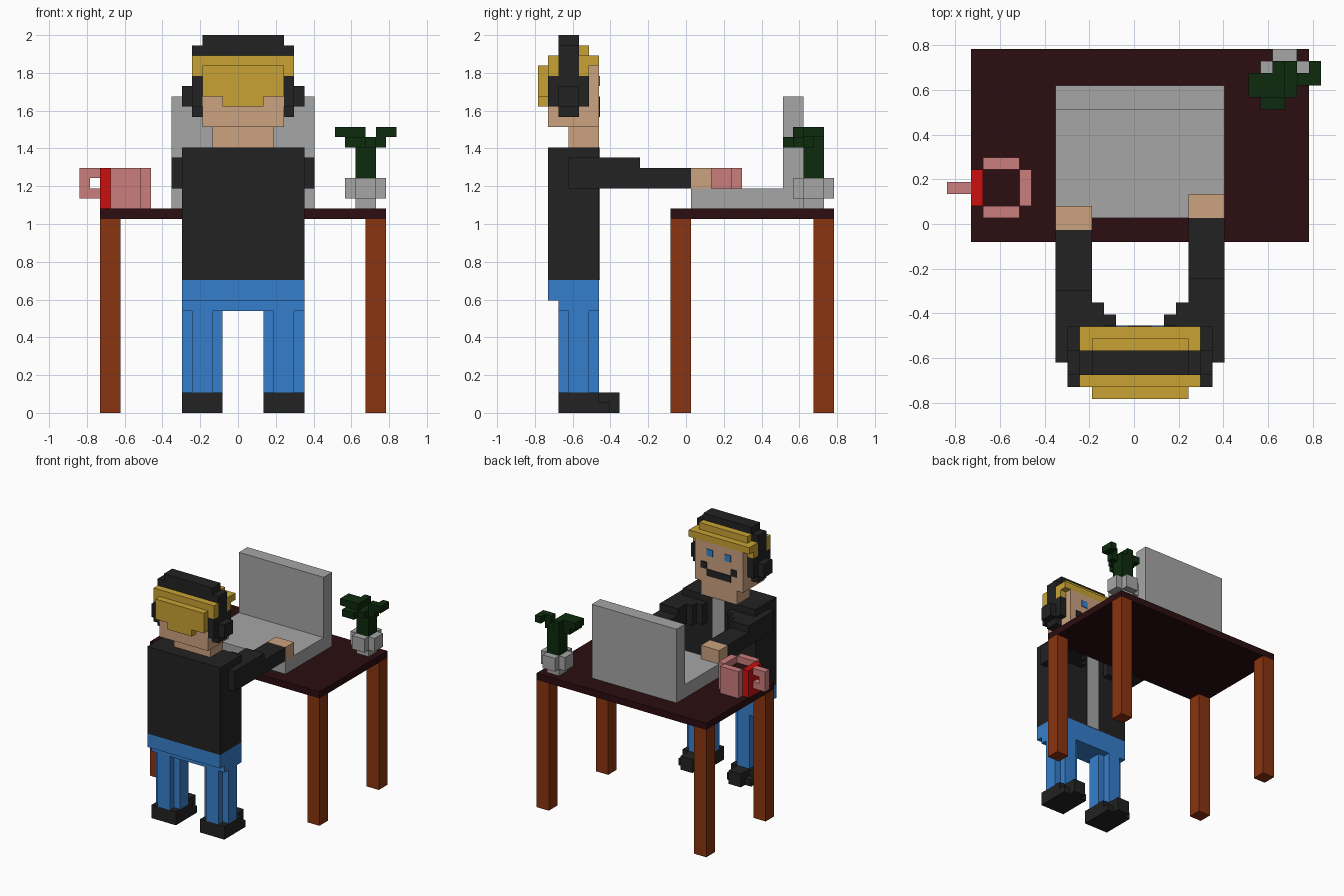
import bpy, bmesh

if "Cube" in bpy.data.objects:
    bpy.data.objects.remove(bpy.data.objects["Cube"])

V = 2 / 37  # edge of one cell; parts are laid out on a cell grid


def material(name, r, g, b):
    m = bpy.data.materials.new(name)
    m.diffuse_color = (r, g, b, 1)
    m.use_nodes = True
    m.node_tree.nodes["Principled BSDF"].inputs["Base Color"].default_value = m.diffuse_color
    return m


BLACK = material("charcoal", .016, .016, .016)
GREY = material("light grey", .38, .38, .38)
BLUE = material("denim blue", .036, .212, .61)
BLOND = material("blond", .578, .361, .033)
SKIN = material("skin", .597, .361, .212)
WOOD = material("leg wood", .255, .034, .005)
DARK = material("dark wood", .025, .004, .005)
PINK = material("pink", .597, .205, .205)
RED = material("red", .6, .005, .005)
GREEN = material("leaf green", .004, .024, .004)


def part(name, mat, *boxes):
    """One object made of boxes given as cell ranges (x0,x1, y0,y1, z0,z1)."""
    bm = bmesh.new()
    for x0, x1, y0, y1, z0, z1 in boxes:
        vs = bmesh.ops.create_cube(bm, size=1)["verts"]
        for v in vs:
            v.co = (((x0 if v.co.x < 0 else x1) - 15.5) * V,
                    ((y0 if v.co.y < 0 else y1) - 14.5) * V,
                    (z0 if v.co.z < 0 else z1) * V)
    me = bpy.data.meshes.new(name)
    bm.to_mesh(me)
    bm.free()
    me.materials.append(mat)
    ob = bpy.data.objects.new(name, me)
    bpy.context.collection.objects.link(ob)


def mirror(*boxes):
    """Boxes plus their copies across the figure's centre plane, x = 16."""
    return list(boxes) + [(32 - b[1], 32 - b[0], *b[2:]) for b in boxes]


# Table
part("table_top", DARK, (2, 30, 13, 29, 19, 20))
for x in (2, 28):
    for y in (13, 27):
        part("table_leg", WOOD, (x, x + 2, y, y + 2, 0, 19))

# Laptop
part("laptop", GREY, (9, 23, 15, 24, 20, 22), (9, 23, 24, 26, 20, 31))

# Mug
part("mug_wall", PINK, (3, 6, 15, 16, 20, 24), (3, 6, 19, 20, 20, 24),
     (6, 7, 16, 19, 20, 24))
part("mug_stripe", RED, (2, 3, 16, 19, 20, 24))
part("mug_drink", DARK, (3, 6, 16, 19, 20, 23))
part("mug_handle", PINK, (0, 2, 17, 18, 23, 24), (0, 1, 17, 18, 22, 23),
     (0, 2, 17, 18, 21, 22))

# Potted plant
part("plant_pot", GREY, (27, 29, 26, 28, 20, 21), (26, 27, 26, 28, 21, 23),
     (29, 30, 26, 28, 21, 23), (27, 29, 25, 26, 21, 23), (27, 29, 28, 29, 21, 23))
part("plant_soil", WOOD, (27, 29, 26, 28, 21, 22))
part("plant_stem", GREEN, (27, 28, 26, 28, 22, 26), (28, 29, 26, 27, 22, 26),
     (28, 29, 27, 28, 23, 26))
part("plant_leaves", GREEN, (26, 30, 26, 27, 26, 27), (26, 28, 24, 26, 26, 27),
     (27, 29, 25, 28, 26, 27), (25, 27, 25, 27, 27, 28), (27, 28, 25, 28, 27, 28),
     (29, 31, 26, 27, 27, 28), (30, 31, 27, 28, 27, 28))

# Shoes and trousers
part("shoes", BLACK, *mirror((10, 14, 2, 6, 0, 2), (11, 13, 6, 8, 0, 2),
                             (10, 14, 6, 7, 0, 1)))
part("trouser_legs", BLUE, *mirror((10, 14, 3, 5, 2, 10), (11, 13, 2, 6, 2, 10)))
part("trouser_hips", BLUE, (10, 22, 1, 6, 11, 13), (10, 22, 2, 6, 10, 11))

# Jacket, shirt strip, arms and hands
part("jacket", BLACK, (10, 22, 1, 6, 13, 26))
part("shirt_front", GREY, (15, 17, 6, 6.1, 13, 26))
part("shoulder_steps", BLACK, *mirror((12, 13, 5, 8, 22, 25), (13, 14, 5, 7, 22, 25)))
for x, step, cuff in ((9, 9, 14), (20, 10, 15)):
    part("sleeve", BLACK, (x, x + 3, 3, step, 22, 25), (x, x + 3, step, cuff, 22, 24))
    part("hand", SKIN, (x, x + 3, cuff, cuff + 2, 22, 24))

# Head and face
part("neck", SKIN, (13, 19, 3, 6, 26, 28))
part("head", SKIN, (12, 20, 1, 6, 28, 31), (12, 20, 2, 6, 31, 34))
part("eyes", BLUE, *mirror((14, 15, 6, 6.1, 32, 33)))
part("mouth", BLACK, (14, 18, 6, 6.1, 29, 30), *mirror((13, 14, 6, 6.1, 30, 31)))

# Hair
part("hair_back", BLOND, (12, 20, 1, 2, 31, 33), (11, 21, 1, 2, 33, 35),
     (12, 20, 0, 1, 31, 34), (14, 18, 0, 1, 30, 31))
part("hair_front", BLOND, (11, 21, 4, 6, 34, 35), (12, 20, 4, 5, 35, 36),
     *mirror((11, 12, 4, 5, 33, 34)))

# Headphones
part("headband", BLACK, (12, 20, 2, 4, 36, 37), (11, 21, 2, 4, 35, 36),
     *mirror((11, 12, 2, 4, 33, 35)))
part("ear_cups", BLACK, *mirror((11, 12, 1, 5, 30, 33), (11, 12, 2, 4, 29, 30),
                                (10, 11, 2, 4, 30, 32)))
